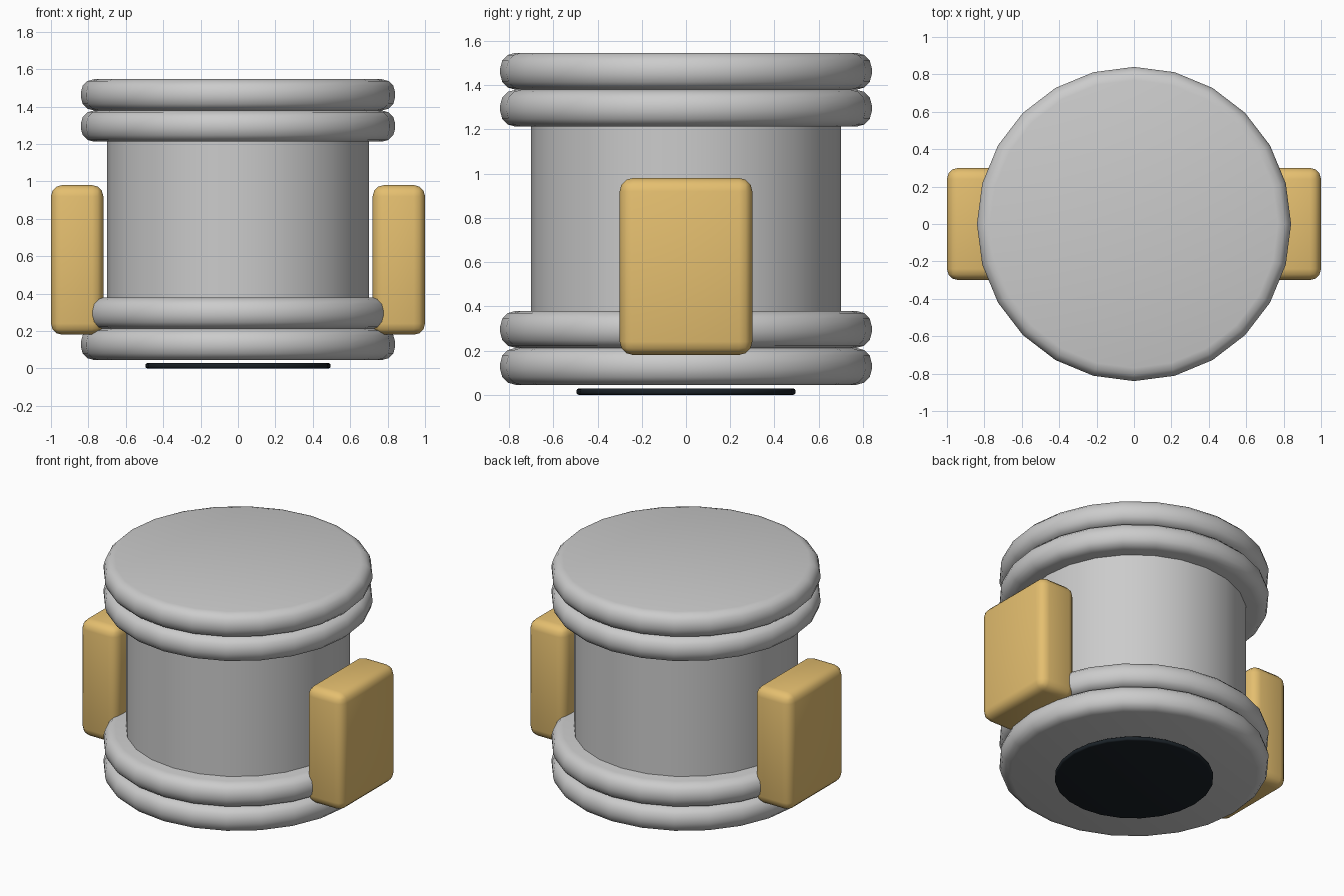
import bpy

if "Cube" in bpy.data.objects:
    bpy.data.objects.remove(bpy.data.objects["Cube"])


def material(name, color):
    m = bpy.data.materials.new(name)
    m.diffuse_color = color
    m.use_nodes = True
    m.node_tree.nodes["Principled BSDF"].inputs["Base Color"].default_value = m.diffuse_color
    return m


def finish(name, bevel=0, mat=None, segments=3):
    ob = bpy.context.object
    ob.name = name
    bpy.ops.object.transform_apply(location=False, rotation=False, scale=True)
    if bevel:
        mod = ob.modifiers.new("round_edges", "BEVEL")
        mod.width = bevel
        mod.segments = segments
        mod.limit_method = "ANGLE"
        mod.angle_limit = 0.7
        bpy.ops.object.modifier_apply(modifier=mod.name)
    bpy.ops.object.shade_smooth_by_angle(angle=0.7)
    if mat:
        ob.data.materials.append(mat)
    return ob


def disc(name, radius, z0, z1, bevel=0, mat=None):
    bpy.ops.mesh.primitive_cylinder_add(vertices=24, radius=radius, depth=z1 - z0,
                                        location=(0, 0, (z0 + z1) / 2))
    return finish(name, bevel, mat)


def block(name, lo, hi, bevel, mat):
    bpy.ops.mesh.primitive_cube_add(size=1, location=[(a + b) / 2 for a, b in zip(lo, hi)])
    bpy.context.object.scale = [b - a for a, b in zip(lo, hi)]
    return finish(name, bevel, mat)


amber = material("amber", (0.78, 0.52, 0.16, 1))
black = material("black", (0.01, 0.015, 0.02, 1))

# Central drum
disc("drum", 0.70, 0.2, 1.4)

# Paired rounded flanges at bottom and top
for label, z in (("lower_flange_1", 0.045), ("lower_flange_2", 0.212),
                 ("upper_flange_1", 1.212), ("upper_flange_2", 1.379)):
    disc(label, 0.84, z, z + 0.167, 0.07)

# Side pods
block("right_pod", (0.72, -0.3, 0.18), (1.0, 0.3, 0.98), 0.06, amber)
block("left_pod", (-1.0, -0.3, 0.18), (-0.72, 0.3, 0.98), 0.06, amber)

# Dark plate under the base
disc("base_plate", 0.495, 0.0, 0.028, 0.01, black)
